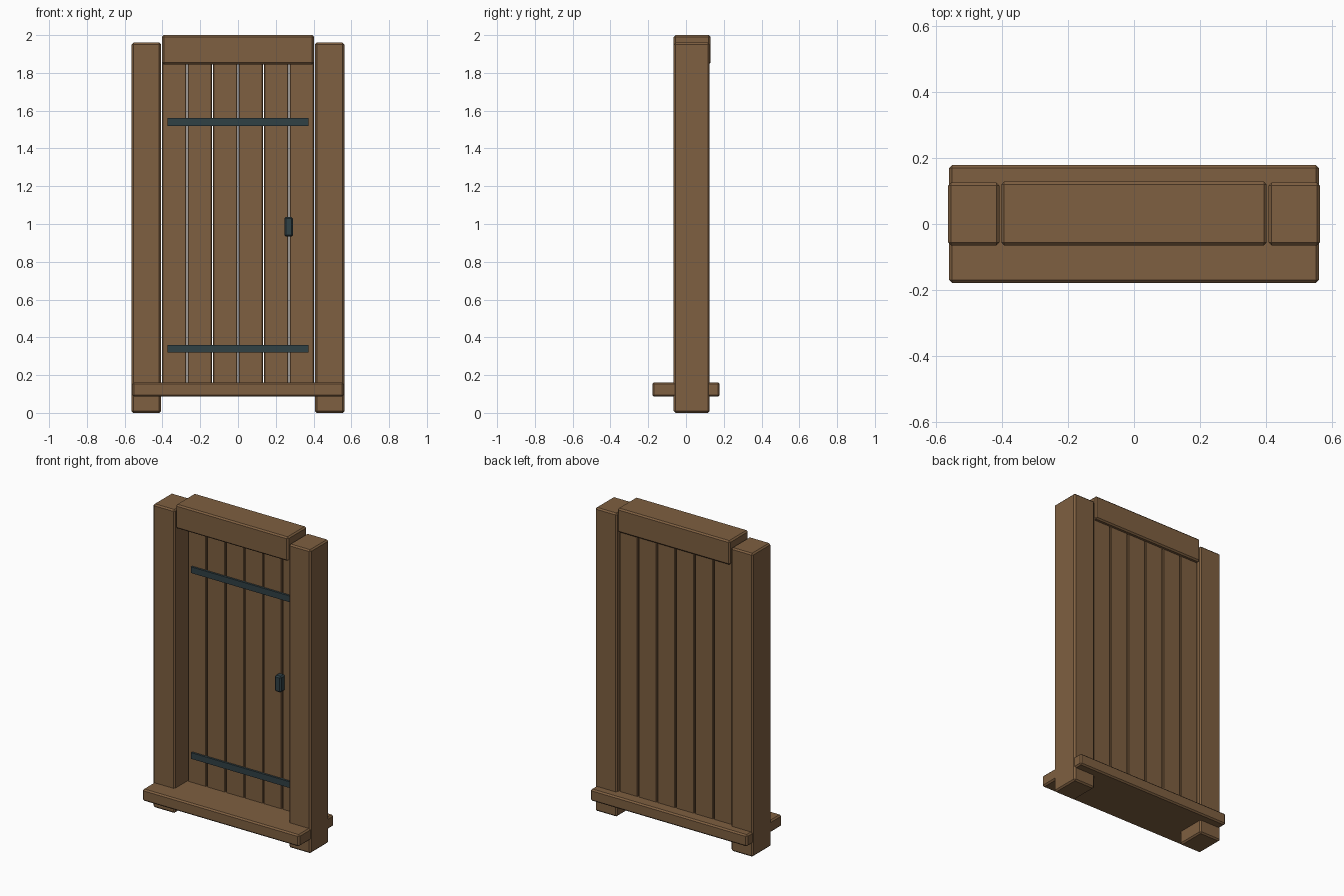
import bpy

if "Cube" in bpy.data.objects:
    bpy.data.objects.remove(bpy.data.objects["Cube"], do_unlink=True)


def make_material(name, colour):
    mat = bpy.data.materials.new(name)
    mat.use_nodes = True
    mat.diffuse_color = colour
    mat.node_tree.nodes["Principled BSDF"].inputs["Base Color"].default_value = colour
    return mat


wood = make_material("brown wood", (0.21, 0.115, 0.052, 1))
iron = make_material("dark iron", (0.03, 0.052, 0.06, 1))


def box(name, low, high, mat, bevel=0.0):
    """Box between two corners, with optional chamfered edges."""
    centre = [(a + b) / 2 for a, b in zip(low, high)]
    bpy.ops.mesh.primitive_cube_add(size=1, location=centre)
    ob = bpy.context.object
    ob.name = name
    ob.scale = [b - a for a, b in zip(low, high)]
    bpy.ops.object.transform_apply(location=False, rotation=False, scale=True)
    ob.data.materials.append(mat)
    if bevel:
        mod = ob.modifiers.new("chamfer", "BEVEL")
        mod.width = bevel
        mod.segments = 1
    return ob


# Frame: two posts, a lintel and a sill
FRONT, BACK = -0.065, 0.125
box("left_post", (0.408, FRONT, 0), (0.563, BACK, 1.96), wood, 0.009)
box("right_post", (-0.563, FRONT, 0), (-0.408, BACK, 1.96), wood, 0.009)
box("lintel", (-0.402, FRONT, 1.845), (0.402, BACK + 0.004, 2), wood, 0.009)
box("sill", (-0.56, -0.178, 0.086), (0.56, 0.178, 0.162), wood, 0.009)

# Door planks, with narrow gaps between them
PLANKS = 6
PITCH = 0.135
GAP = 0.006
PLANK_FRONT, PLANK_BACK = 0.065, 0.105
for i in range(PLANKS):
    x = (i - PLANKS / 2) * PITCH
    box(f"plank_{i + 1}", (x + GAP / 2, PLANK_FRONT, 0.15),
        (x + PITCH - GAP / 2, PLANK_BACK, 1.86), wood, 0.004)

# Iron straps across the front
for name, z in (("lower_strap", 0.34), ("upper_strap", 1.54)):
    box(name, (-0.373, PLANK_FRONT - 0.013, z - 0.02),
        (0.373, PLANK_FRONT + 0.004, z + 0.02), iron)

# Handle block
box("handle", (0.245, PLANK_FRONT - 0.045, 0.933),
    (0.291, PLANK_FRONT + 0.004, 1.037), iron, 0.008)
